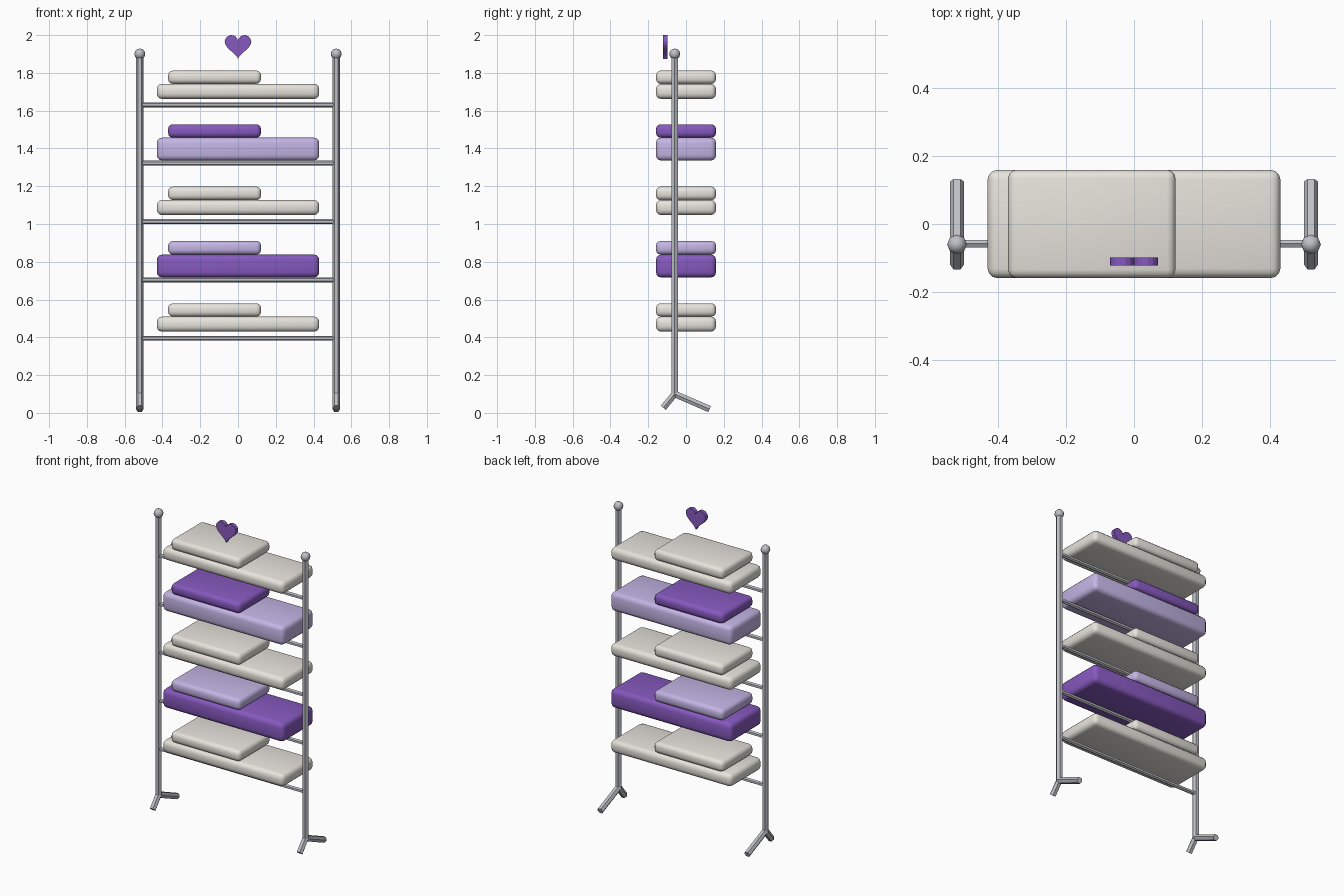
import bpy, bmesh, math
from mathutils import Vector

if "Cube" in bpy.data.objects:
    bpy.data.objects.remove(bpy.data.objects["Cube"])


def material(name, rgb):
    m = bpy.data.materials.new(name)
    m.diffuse_color = (*rgb, 1)
    m.use_nodes = True
    m.node_tree.nodes["Principled BSDF"].inputs["Base Color"].default_value = m.diffuse_color
    return m


METAL = material("metal", (0.52, 0.53, 0.57))
CREAM = material("cream", (0.80, 0.77, 0.72))
LILAC = material("lilac", (0.55, 0.46, 0.78))
PURPLE = material("purple", (0.24, 0.10, 0.52))


def finish(name, bm, mat, smooth=None):
    bmesh.ops.recalc_face_normals(bm, faces=bm.faces)
    me = bpy.data.meshes.new(name)
    bm.to_mesh(me)
    bm.free()
    me.materials.append(mat)
    ob = bpy.data.objects.new(name, me)
    bpy.context.collection.objects.link(ob)
    if smooth:
        bpy.ops.object.select_all(action='DESELECT')
        ob.select_set(True)
        bpy.context.view_layer.objects.active = ob
        bpy.ops.object.shade_smooth_by_angle(angle=math.radians(smooth))
    return ob


def tube(name, a, b, r, sides=6):
    a, b = Vector(a), Vector(b)
    bm = bmesh.new()
    bmesh.ops.create_cone(bm, cap_ends=True, segments=sides, radius1=r, radius2=r,
                          depth=(b - a).length)
    # local z axis swings in the yz or xz plane onto the tube direction
    rot = Vector((0, 0, 1)).rotation_difference(b - a).to_matrix()
    # one corner of the cross-section points along x on upright tubes
    for v in bm.verts:
        x, y, z = v.co
        v.co = rot @ Vector((y, -x, z)) + (a + b) / 2
    return finish(name, bm, METAL)


def cushion(name, x0, x1, z0, z1, mat, bevel):
    bm = bmesh.new()
    bmesh.ops.create_cube(bm, size=1)
    for v in bm.verts:
        v.co = ((x0 + x1) / 2 + v.co.x * (x1 - x0), v.co.y * 0.318,
                (z0 + z1) / 2 + v.co.z * (z1 - z0))
    bmesh.ops.bevel(bm, geom=bm.edges[:], offset=bevel, segments=3, profile=0.5,
                    affect='EDGES')
    finish(name, bm, mat, 40)


# Side frames: post, finial ball and two splayed feet
for side, s in (("left", -1), ("right", 1)):
    x, y = 0.52 * s, -0.06
    tube(side + "_post", (x, y, 0.09), (x, y, 1.89), 0.02)
    tube(side + "_front_foot", (x, y, 0.10), (x, -0.12, 0.027), 0.02)
    tube(side + "_back_foot", (x, y, 0.10), (x, 0.125, 0.02), 0.02)
    bm = bmesh.new()
    bmesh.ops.create_uvsphere(bm, u_segments=8, v_segments=6, radius=0.029)
    bmesh.ops.translate(bm, verts=bm.verts, vec=(x, y, 1.9))
    finish(side + "_finial", bm, METAL, 60)

# Shelves: rail, large folded stack and small folded stack
# (stack bottom, stack top, small stack top, large colour, small colour)
shelves = [
    (0.43, 0.51, 0.58, CREAM, CREAM),
    (0.717, 0.838, 0.91, PURPLE, LILAC),
    (1.047, 1.127, 1.198, CREAM, CREAM),
    (1.336, 1.457, 1.528, LILAC, PURPLE),
    (1.662, 1.742, 1.812, CREAM, CREAM),
]
for i, (z0, z1, z2, big, small) in enumerate(shelves):
    rail_z = 0.395 + 0.309 * i
    tube(f"rail_{i + 1}", (-0.52, -0.058, rail_z), (0.52, -0.058, rail_z), 0.013)
    cushion(f"large_fold_{i + 1}", -0.43, 0.43, z0, z1, big, 0.028)
    cushion(f"small_fold_{i + 1}", -0.37, 0.122, z1, z2, small, 0.025)

# Heart ornament: extruded outline floating above the top shelf
bm = bmesh.new()
ring = []
for k in range(32):
    t = 2 * math.pi * k / 32
    hx = 16 * math.sin(t) ** 3
    hz = 13 * math.cos(t) - 5 * math.cos(2 * t) - 2 * math.cos(3 * t) - math.cos(4 * t)
    ring.append(bm.verts.new((hx * 0.0044, -0.122, 1.873 + (hz + 17) * 0.0044)))
face = bm.faces.new(ring)
ext = bmesh.ops.extrude_face_region(bm, geom=[face])
bmesh.ops.translate(bm, vec=(0, 0.024, 0),
                    verts=[g for g in ext["geom"] if isinstance(g, bmesh.types.BMVert)])
finish("heart", bm, PURPLE)
